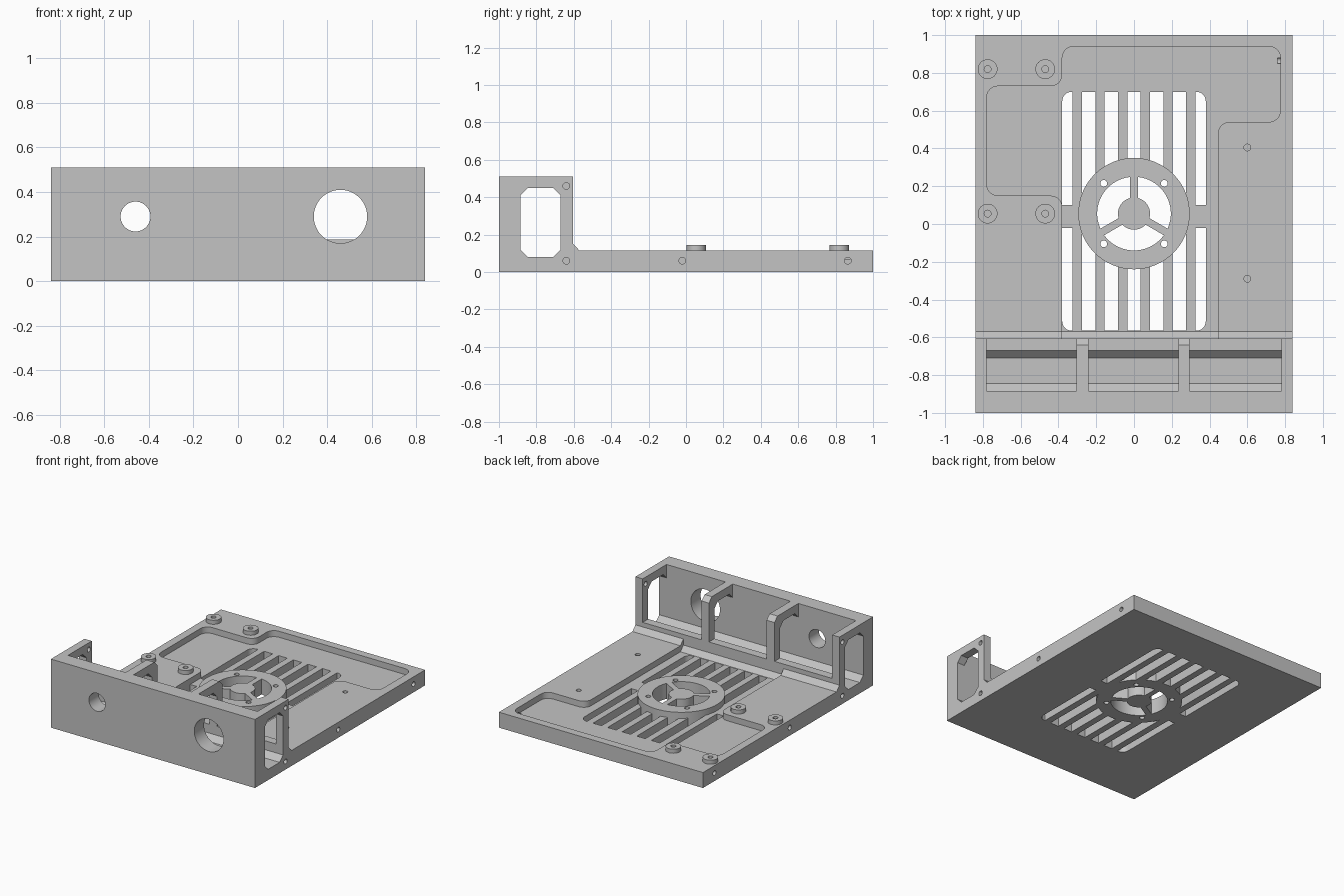
import bpy, bmesh
from math import sin, cos, pi, asin, radians
from mathutils import Vector

if "Cube" in bpy.data.objects:
    bpy.data.objects.remove(bpy.data.objects["Cube"])

GREY = bpy.data.materials.new("plain_grey")
GREY.use_nodes = True
GREY.diffuse_color = (0.55, 0.55, 0.55, 1)
GREY.node_tree.nodes["Principled BSDF"].inputs["Base Color"].default_value = (0.55, 0.55, 0.55, 1)

W, PLATE, TOP = 0.84, 0.115, 0.51
FLOOR, LEDGE = 0.07, 0.186
WALL, REAR, FOOT = -0.885, -0.605, -0.57
FAN_Y = 0.055


def prism(name, pts, axis, a, b):
    """Extrude a 2D outline along an axis from a to b."""
    place = {"x": lambda u, v, t: (t, u, v),
             "y": lambda u, v, t: (u, t, v),
             "z": lambda u, v, t: (u, v, t)}[axis]
    bm = bmesh.new()
    low = [bm.verts.new(place(u, v, a)) for u, v in pts]
    high = [bm.verts.new(place(u, v, b)) for u, v in pts]
    bm.faces.new(low)
    bm.faces.new(high)
    n = len(pts)
    for i in range(n):
        j = (i + 1) % n
        bm.faces.new((low[i], low[j], high[j], high[i]))
    bmesh.ops.recalc_face_normals(bm, faces=bm.faces)
    mesh = bpy.data.meshes.new(name)
    bm.to_mesh(mesh)
    bm.free()
    mesh.materials.append(GREY)
    ob = bpy.data.objects.new(name, mesh)
    bpy.context.collection.objects.link(ob)
    return ob


def cut(target, pts, axis, a, b):
    """Subtract an extruded outline from the target."""
    tool = prism("cutter", pts, axis, a, b)
    tool.hide_render = True
    mod = target.modifiers.new("cut", "BOOLEAN")
    mod.operation, mod.solver, mod.object = "DIFFERENCE", "EXACT", tool
    bpy.context.view_layer.objects.active = target
    bpy.ops.object.modifier_apply(modifier=mod.name)
    bpy.data.objects.remove(tool)


def circle(u, v, r, n=24):
    return [(u + r * cos(2 * pi * i / n), v + r * sin(2 * pi * i / n)) for i in range(n)]


def rect(u0, u1, v0, v1):
    return [(u0, v0), (u1, v0), (u1, v1), (u0, v1)]


def rounded(corners, steps=6):
    """Outline from (u, v, radius) right-angle corners."""
    out = []
    for i, (u, v, r) in enumerate(corners):
        p = Vector((u, v))
        if r == 0:
            out.append((u, v))
            continue
        d0 = (Vector(corners[i - 1][:2]) - p).normalized() * r
        d1 = (Vector(corners[(i + 1) % len(corners)][:2]) - p).normalized() * r
        for k in range(steps + 1):
            t = k / steps * pi / 2
            q = p + d0 * (1 - sin(t)) + d1 * (1 - cos(t))
            out.append((q.x, q.y))
    return out


# Body: plate, front wall and frames from one side profile
body = prism("enclosure_body", [(-1, 0), (1, 0), (1, PLATE), (FOOT, PLATE), (REAR, 0.152),
                                (REAR, TOP), (-1, TOP)], "x", -W, W)

# Chamfered tunnel through all the frames
c = 0.04
y0, y1, z0, z1 = WALL, -0.67, 0.08, 0.45
cut(body, [(y0 + c, z0), (y1 - c, z0), (y1, z0 + c), (y1, z1 - c),
           (y1 - c, z1), (y0 + c, z1), (y0, z1 - c), (y0, z0 + c)], "x", -1, 1)

# Open bays between the frames
for x0, x1 in ((-0.78, -0.305), (-0.24, 0.235), (0.295, 0.78)):
    cut(body, rect(x0, x1, WALL, -0.5), "z", LEDGE, 0.7)

# Chamfer on the rear top corner of the middle frames
cut(body, [(-0.64, TOP), (-0.6, 0.47), (-0.6, 0.6), (-0.64, 0.6)], "x", -0.5, 0.5)

# Front wall openings
cut(body, circle(-0.46, 0.29, 0.067, 40), "y", -1.1, -0.8)
cut(body, circle(0.46, 0.29, 0.12, 48), "y", -1.1, -0.8)

# Shallow pocket with rounded corners, and its sloped front end
r = 0.06
pocket = [(-0.38, FOOT, 0), (-0.38, 0.15, r), (-0.78, 0.15, r), (-0.78, 0.73, r),
          (-0.38, 0.73, r), (-0.38, 0.94, r), (0.775, 0.94, r), (0.775, 0.54, r),
          (0.445, 0.54, r), (0.445, FOOT, 0)]
cut(body, rounded(pocket), "z", FLOOR, 0.3)
cut(body, [(FOOT, FLOOR), (REAR, FLOOR + 0.037), (REAR, 0.17), (FOOT, 0.17)], "x", -0.38, 0.445)

# Vent slots, split by a cross bar; outer corners are rounded
for i in range(-3, 4):
    x0, x1 = max(i * 0.12 - 0.035, -0.38), min(i * 0.12 + 0.035, 0.38)
    left, right = (0.05 if i == -3 else 0), (0.05 if i == 3 else 0)
    cut(body, rounded([(x0, 0.1, 0), (x1, 0.1, 0), (x1, 0.7, right), (x0, 0.7, left)]), "z", -1, 1)
    cut(body, rounded([(x0, -0.02, 0), (x1, -0.02, 0), (x1, -0.565, right),
                       (x0, -0.565, left)]), "z", -0.1, 0.3)

# Fan mount: disc set into the plate, three windows leave a hub and spokes
cut(body, circle(0, FAN_Y, 0.295, 64), "z", -0.1, 0.3)
fan = prism("fan_mount", circle(0, FAN_Y, 0.295, 64), "z", 0, PLATE)
for start in (90, 210, 330):
    window = []
    for radius, order in ((0.195, 1), (0.085, -1)):
        edge = asin(0.02 / radius)
        a0, a1 = radians(start) + edge, radians(start + 120) - edge
        arc = [a0 + (a1 - a0) * k / 16 for k in range(17)][::order]
        window += [(radius * cos(a), FAN_Y + radius * sin(a)) for a in arc]
    cut(fan, window, "z", -0.1, 0.3)
for sx in (-1, 1):
    for sy in (-1, 1):
        cut(fan, circle(sx * 0.16, FAN_Y + sy * 0.16, 0.018, 16), "z", -0.1, 0.3)

# Standoff bosses with screw holes
parts = [body, fan]
for x in (-0.775, -0.47):
    for y in (0.055, 0.82):
        boss = prism("standoff", circle(x, y, 0.052, 32), "z", PLATE, 0.145)
        hole = circle(x, y, 0.018, 16)
        cut(boss, hole, "z", 0, 0.3)
        cut(body, hole, "z", 0.04, 0.3)
        parts.append(boss)

# Screw holes in the plate and in both sides
for y in (-0.29, 0.405):
    cut(body, circle(0.6, y, 0.018, 16), "z", 0.04, 0.3)
for side in (-1, 1):
    for y, z in ((-0.64, 0.46), (-0.64, 0.06), (-0.02, 0.06), (0.865, 0.06)):
        cut(body, circle(y, z, 0.018, 16), "x", side * 0.76, side * 0.9)

# Smooth the round walls, keep the hard edges
bpy.ops.object.select_all(action="DESELECT")
for ob in parts:
    ob.select_set(True)
bpy.context.view_layer.objects.active = body
bpy.ops.object.shade_smooth_by_angle(angle=radians(30))
